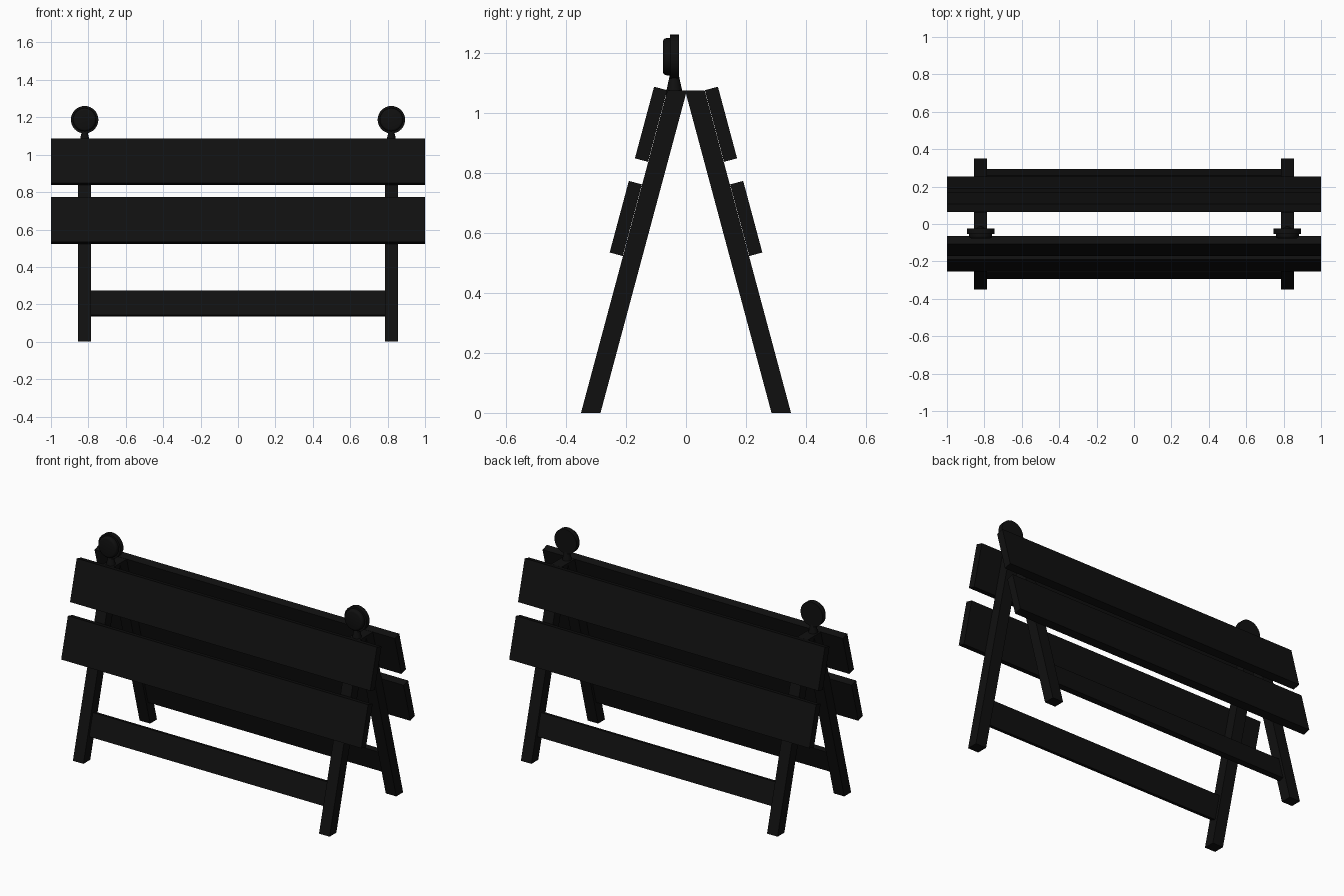
import bpy, bmesh, math
from mathutils import Vector

if "Cube" in bpy.data.objects:
    bpy.data.objects.remove(bpy.data.objects["Cube"])

TILT = math.radians(15)
SIN, COS = math.sin(TILT), math.cos(TILT)

black = bpy.data.materials.new("black_paint")
black.diffuse_color = (0.005, 0.005, 0.005, 1)
black.use_nodes = True
black.node_tree.nodes["Principled BSDF"].inputs["Base Color"].default_value = black.diffuse_color


def finish(name, bm, mirror_x=False, mirror_y=False):
    bmesh.ops.remove_doubles(bm, verts=bm.verts, dist=1e-5)
    bmesh.ops.recalc_face_normals(bm, faces=bm.faces)
    me = bpy.data.meshes.new(name)
    bm.to_mesh(me)
    bm.free()
    me.materials.append(black)
    ob = bpy.data.objects.new(name, me)
    bpy.context.collection.objects.link(ob)
    if mirror_x or mirror_y:
        mod = ob.modifiers.new("mirror", 'MIRROR')
        mod.use_axis = (mirror_x, mirror_y, False)
        mod.use_mirror_merge = False
    return ob


def prism(name, x0, x1, yz, **mirror):
    """Extrude a side-view outline along x."""
    bm = bmesh.new()
    face = bm.faces.new([bm.verts.new((x0, y, z)) for y, z in yz])
    ext = bmesh.ops.extrude_face_region(bm, geom=[face])
    verts = [v for v in ext["geom"] if isinstance(v, bmesh.types.BMVert)]
    bmesh.ops.translate(bm, verts=verts, vec=(x1 - x0, 0, 0))
    return finish(name, bm, **mirror)


def tilted(s0, s1, t0, t1):
    """Rectangle along the leg: s runs up its front face, t goes inward."""
    return [(-0.35 + s * SIN + t * COS, s * COS - t * SIN)
            for s, t in ((s0, t0), (s1, t0), (s1, t1), (s0, t1))]


def lathe(name, profile, axis, centre, steps=32):
    """Spin (radius, height) points round y or z, mirrored to both ends."""
    bm = bmesh.new()
    side = Vector((1, 0, 0))
    vs = [bm.verts.new(Vector(centre) + side * r + axis * h) for r, h in profile]
    edges = [bm.edges.new(p) for p in zip(vs, vs[1:])]
    bmesh.ops.spin(bm, geom=vs + edges, cent=centre, axis=axis,
                   angle=math.tau, steps=steps)
    ob = finish(name, bm, mirror_x=True)
    bpy.ops.object.select_all(action='DESELECT')
    bpy.context.view_layer.objects.active = ob
    ob.select_set(True)
    bpy.ops.object.shade_smooth_by_angle(angle=math.radians(35))
    return ob


# Splayed legs, cut level at floor and top
H = 1.075
lean = H * math.tan(TILT)
prism("legs", 0.785, 0.855,
      [(-0.35, 0), (-0.35 + lean, H), (-0.285 + lean, H), (-0.285, 0)],
      mirror_x=True, mirror_y=True)

# Wide boards and the lower rail, on both faces
prism("upper_boards", -1, 1, tilted(0.866, 1.113, -0.046, -0.001), mirror_y=True)
prism("lower_boards", -1, 1, tilted(0.541, 0.788, -0.046, -0.001), mirror_y=True)
prism("bottom_rails", -0.79, 0.79, tilted(0.152, 0.289, 0.0165, 0.0465), mirror_y=True)

# Warning lamps: round housing, front lens and flared stem
Y, Z = Vector((0, 1, 0)), Vector((0, 0, 1))
LAMP = (0.82, 0, 1.187)
lathe("lamp_housings", [(0, -0.024), (0.0735, -0.024), (0.0735, -0.053), (0, -0.053)],
      Y, LAMP)
lathe("lamp_lenses", [(0, -0.05), (0.062, -0.05), (0.062, -0.065), (0.060, -0.071),
                      (0.056, -0.075), (0.050, -0.077), (0, -0.077)], Y, LAMP)
lathe("lamp_stems", [(0, 1.06), (0.028, 1.06), (0.025, 1.08), (0.014, 1.13), (0, 1.13)],
      Z, (0.82, -0.039, 0), steps=16)
